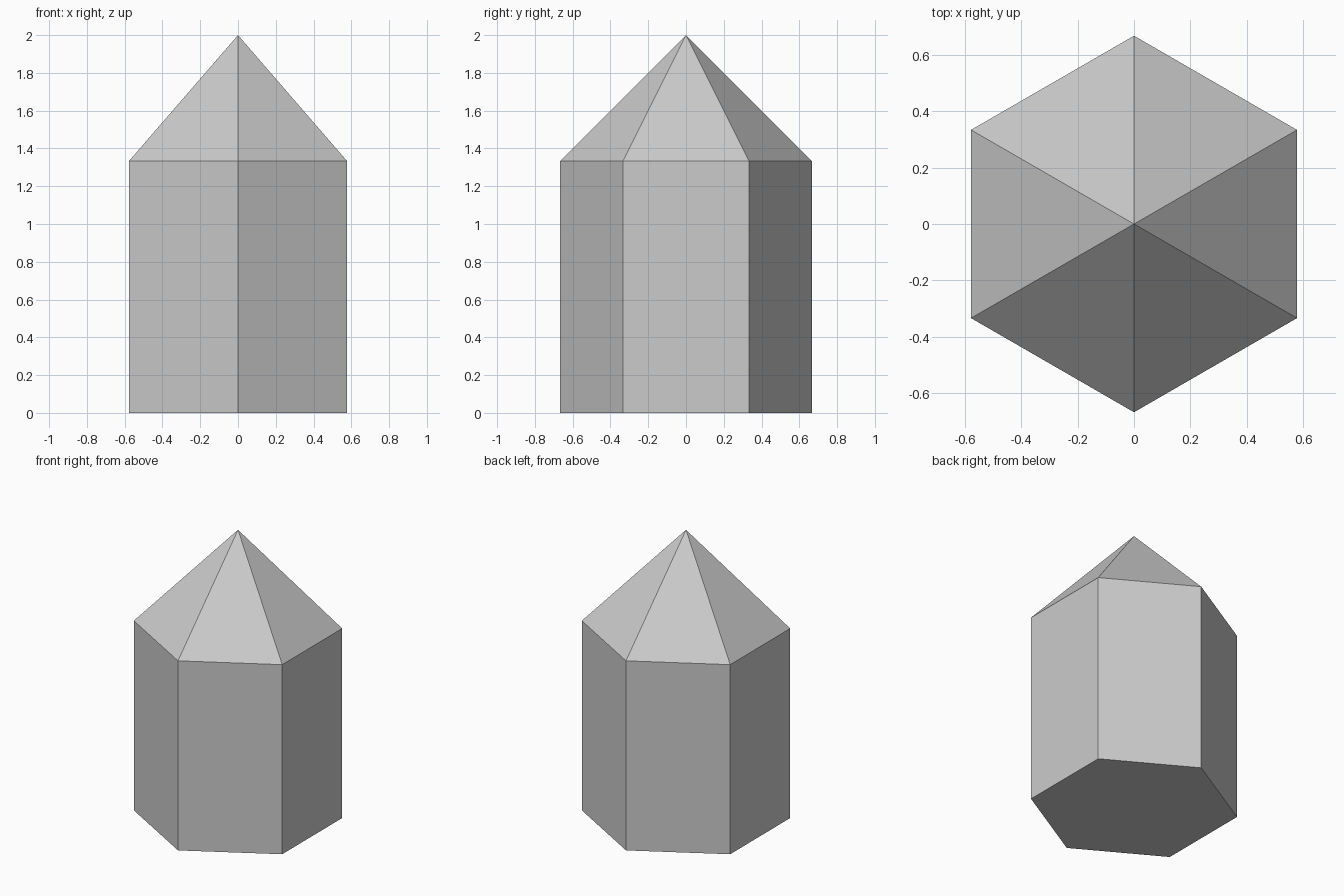
import bpy
import bmesh
from math import cos, sin, tau

cube = bpy.data.objects.get("Cube")
if cube:
    bpy.data.objects.remove(cube, do_unlink=True)

SIDES = 6
RADIUS = 2 / 3
SHOULDER = 4 / 3
TIP = 2.0

# Plain grey material
grey = bpy.data.materials.new("light_grey")
grey.use_nodes = True
colour = (0.6, 0.6, 0.6, 1)
grey.diffuse_color = colour
grey.node_tree.nodes["Principled BSDF"].inputs["Base Color"].default_value = colour

# Hexagonal shaft with corners pointing front and back, closed by a pointed cap
bm = bmesh.new()


def ring(z):
    angles = [tau * (i / SIDES + 1 / 4) for i in range(SIDES)]
    return [bm.verts.new((RADIUS * cos(a), RADIUS * sin(a), z)) for a in angles]


base, shoulder = ring(0), ring(SHOULDER)
tip = bm.verts.new((0, 0, TIP))
bm.faces.new(base[::-1])
for i in range(SIDES):
    j = (i + 1) % SIDES
    bm.faces.new((base[i], base[j], shoulder[j], shoulder[i]))
    bm.faces.new((shoulder[i], shoulder[j], tip))
bmesh.ops.recalc_face_normals(bm, faces=bm.faces)

mesh = bpy.data.meshes.new("pointed_crystal")
bm.to_mesh(mesh)
bm.free()
mesh.materials.append(grey)
crystal = bpy.data.objects.new("pointed_crystal", mesh)
bpy.context.collection.objects.link(crystal)
